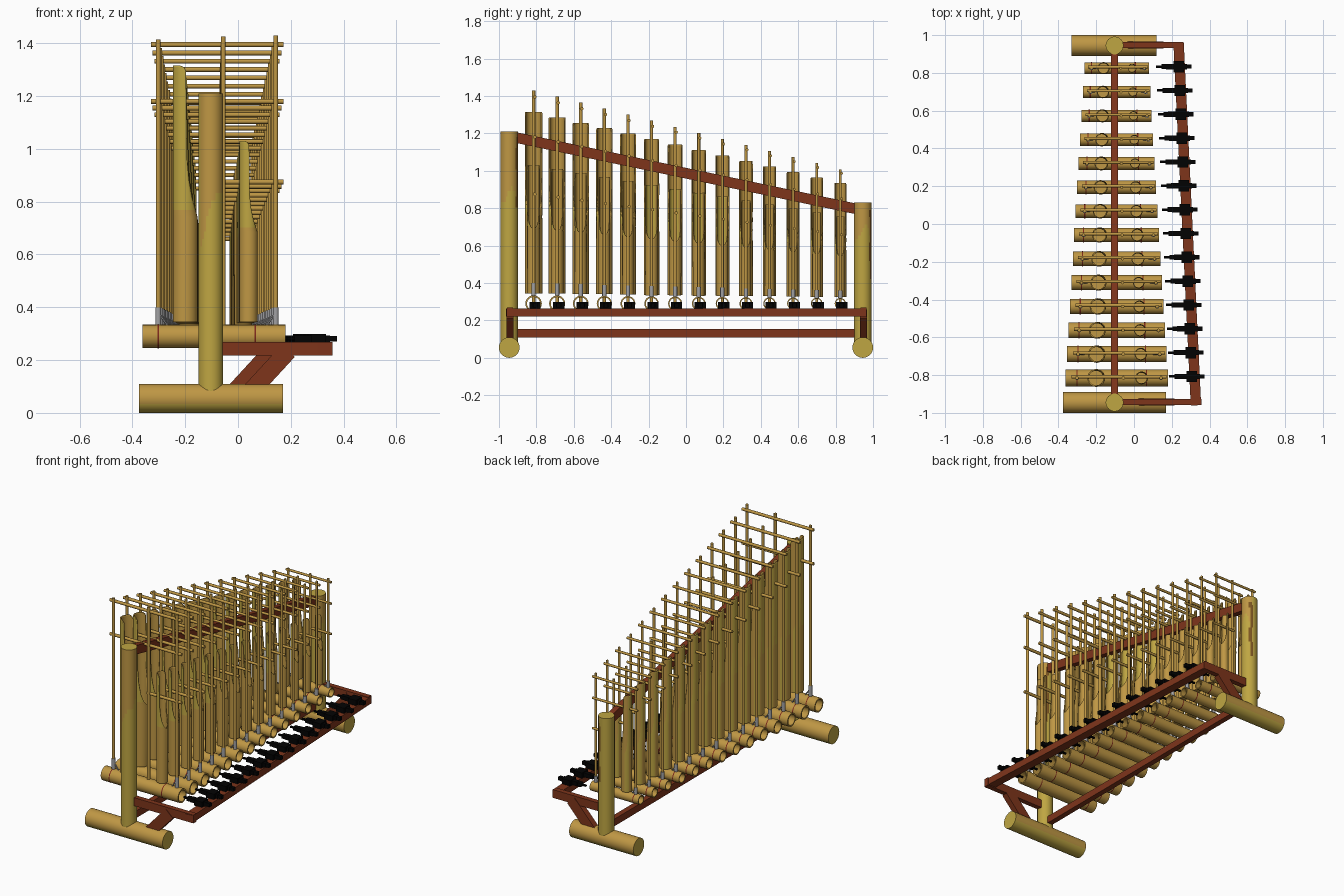
import bpy, bmesh, math
from mathutils import Vector

if "Cube" in bpy.data.objects:
    bpy.data.objects.remove(bpy.data.objects["Cube"])

def mat(name, c):
    m = bpy.data.materials.new(name)
    m.diffuse_color = (*c, 1)
    m.use_nodes = True
    m.node_tree.nodes["Principled BSDF"].inputs["Base Color"].default_value = m.diffuse_color
    return m

BAMBOO = mat("golden bamboo", (0.52, 0.31, 0.058))
YELLOW = mat("yellow bamboo", (0.52, 0.38, 0.055))
DARK = mat("dark bamboo", (0.20, 0.09, 0.015))
WOOD = mat("red wood", (0.21, 0.035, 0.011))
BLACK = mat("black", (0.0008, 0.0008, 0.0008))
GREY = mat("grey wire", (0.36, 0.36, 0.37))
CORD = mat("red cord", (0.20, 0.02, 0.01))

def finish(name, bm, mats, smooth=True):
    bmesh.ops.recalc_face_normals(bm, faces=bm.faces)
    me = bpy.data.meshes.new(name)
    bm.to_mesh(me)
    bm.free()
    for m in mats:
        me.materials.append(m)
    ob = bpy.data.objects.new(name, me)
    bpy.context.collection.objects.link(ob)
    if smooth:
        bpy.ops.object.select_all(action='DESELECT')
        ob.select_set(True)
        bpy.context.view_layer.objects.active = ob
        bpy.ops.object.shade_smooth_by_angle(angle=math.radians(40))
    return ob

def add_beam(bm, a, b, w, h):
    # box from a to b, w wide, h tall
    a, b = Vector(a), Vector(b)
    d = b - a
    m = d.to_track_quat('Y', 'Z').to_matrix().to_4x4()
    m.translation = (a + b) / 2
    vs = bmesh.ops.create_cube(bm, size=1)['verts']
    bmesh.ops.scale(bm, vec=(w, d.length, h), verts=vs)
    bmesh.ops.transform(bm, matrix=m, verts=vs)

def add_rod(bm, a, b, r, n=10):
    a, b = Vector(a), Vector(b)
    d = b - a
    m = d.to_track_quat('Z', 'Y').to_matrix().to_4x4()
    m.translation = (a + b) / 2
    bmesh.ops.create_cone(bm, cap_ends=True, segments=n, radius1=r, radius2=r,
                          depth=d.length, matrix=m)

def beam(name, a, b, w, h, m=WOOD):
    bm = bmesh.new()
    add_beam(bm, a, b, w, h)
    return finish(name, bm, [m], False)

def post(name, y, top, split):
    # upright pole, yellow below a wavy line and on its back left, dark streak on its back right
    bm = bmesh.new()
    n, r, k = 32, 0.047, 40
    rings = [[bm.verts.new((-0.103 + r * math.cos(2 * math.pi * i / n),
                            y + r * math.sin(2 * math.pi * i / n),
                            0.05 + (top - 0.05) * j / k)) for i in range(n)]
             for j in range(k + 1)]
    for j in range(k):
        z = 0.05 + (top - 0.05) * (j + 0.5) / k
        for i in range(n):
            f = bm.faces.new((rings[j][i], rings[j][(i + 1) % n],
                              rings[j + 1][(i + 1) % n], rings[j + 1][i]))
            t = 2 * math.pi * (i + 0.5) / n
            low = z < split + 0.13 * math.cos(t) + 0.03 * math.sin(3 * t)
            f.material_index = int(low or math.cos(t - 2.4) > 0.3)
            if top - 0.4 < z < top - 0.03 and abs(t - 1.1 + 0.1 * math.sin(25 * z)) < 0.2:
                f.material_index = 2
    bm.faces.new(rings[0])
    bm.faces.new(rings[-1]).material_index = 1
    finish(name, bm, [BAMBOO, YELLOW, DARK])

def foot(name, x0, x1, y):
    bm = bmesh.new()
    add_rod(bm, (x0, y, 0.055), (x1, y, 0.055), 0.055, 32)
    bmesh.ops.recalc_face_normals(bm, faces=bm.faces)
    for f in bm.faces:
        f.material_index = int(len(f.verts) > 4 or f.calc_center_median().z < 0.03)
    finish(name, bm, [BAMBOO, YELLOW])

def sound_tube(name, x, y, r, z0, zcut, top):
    # hollow pipe whose upper part is cut back to a half-round tongue
    bm = bmesh.new()
    n = 24
    h = top - zcut
    levels = [(z0, 0), (zcut, 0), (zcut + 0.05 * h, 32), (zcut + 0.13 * h, 55),
              (zcut + 0.25 * h, 72), (zcut + 0.4 * h, 82), (top - 0.02, 86),
              (top - 0.006, 96), (top, 112)]
    rings = []
    for z, cut in levels:
        c = math.radians(cut)
        rings.append([bm.verts.new((x + r * math.cos(c + (2 * math.pi - 2 * c) * i / n),
                                    y + r * math.sin(c + (2 * math.pi - 2 * c) * i / n), z))
                      for i in range(n + 1)])
    for j, (p, q) in enumerate(zip(rings, rings[1:])):
        for i in range(n):
            f = bm.faces.new((p[i], p[i + 1], q[i + 1], q[i]))
            # yellow on the front of the tongue and the back left strip
            f.material_index = int((j > 1 and i > 10) or 6 < i < 10)
    bm.faces.new(rings[0][:n])
    bmesh.ops.remove_doubles(bm, verts=bm.verts, dist=1e-5)
    ob = finish(name, bm, [BAMBOO, YELLOW, BAMBOO, BAMBOO])
    s = ob.modifiers.new("wall", 'SOLIDIFY')
    s.thickness = r * 0.16
    s.offset = -1
    s.material_offset = 2
    s.material_offset_rim = 2

def base_tube(name, x0, x1, y, z, r):
    # open horizontal pipe
    bm = bmesh.new()
    n = 24
    prof = [(x0, r), (x1, r), (x1, r * 0.8), (x0, r * 0.8)]
    rings = [[bm.verts.new((x, y + q * math.cos(2 * math.pi * i / n),
                            z + q * math.sin(2 * math.pi * i / n))) for i in range(n)]
             for x, q in prof]
    for j in range(4):
        p, q = rings[j], rings[(j + 1) % 4]
        for i in range(n):
            bm.faces.new((p[i], p[(i + 1) % n], q[(i + 1) % n], q[i]))
    finish(name, bm, [BAMBOO])

# stand
foot("front_foot", -0.375, 0.17, -0.945)
foot("back_foot", -0.33, 0.12, 0.945)
post("front_post", -0.945, 1.21, 0.76)
post("back_post", 0.945, 0.83, 0.56)
beam("hanging_beam", (-0.103, -0.93, 1.182), (-0.103, 0.93, 0.792), 0.035, 0.056)
beam("lower_beam", (-0.103, -0.93, 0.132), (-0.103, 0.93, 0.132), 0.035, 0.045)
beam("motor_rail", (0.328, -0.96, 0.243), (0.236, 0.96, 0.243), 0.055, 0.044)
for side, y, xe in (("front", -0.942, 0.358), ("back", 0.948, 0.26)):
    beam(side + "_arm", (-0.1, y, 0.243), (xe, y, 0.243), 0.032, 0.052)
    o = (xe - 0.358) * 0.6
    beam(side + "_brace", (o + 0.038, y, 0.07), (o + 0.19, y, 0.235), 0.038, 0.068)

# fourteen rattles, shrinking toward the back
CX, BZ = -0.095, 0.29
for k in range(14):
    t = k / 13
    s = 1 - 0.37 * t
    y = -0.815 + 1.64 * t
    X = lambda v: CX + s * (v - CX)
    Z = lambda v: BZ + s * (v - BZ)
    tag = "_%02d" % (k + 1)
    r = 0.044 - 0.014 * t
    base_tube("base_tube" + tag, X(-0.362), X(0.18), y, BZ, r)

    # stick frame
    bm = bmesh.new()
    for x, top in ((-0.302, 1.415), (-0.056, 1.425), (0.143, 1.43)):
        add_rod(bm, (X(x), y, BZ), (X(x), y, Z(top)), 0.0095 - 0.002 * t)
    for x0, x1, z in ((-0.33, 0.172, 1.395), (-0.33, 0.172, 1.18), (-0.07, 0.172, 0.875)):
        add_rod(bm, (X(x0), y + 0.006, Z(z)), (X(x1), y + 0.006, Z(z)), 0.0095 - 0.002 * t)
    finish("stick_frame" + tag, bm, [BAMBOO])

    # sounding pipes
    rb = 0.047 - 0.015 * t
    sound_tube("large_pipe" + tag, X(-0.2), y, rb, Z(0.345), Z(0.74), Z(1.315))
    sound_tube("small_pipe" + tag, X(0.04), y, rb * 0.72, Z(0.345), Z(0.685), Z(1.03))

    # wire wraps at the stick feet
    bm = bmesh.new()
    for x, d in ((-0.302, 0.02), (0.143, -0.02)):
        add_rod(bm, (X(x), y, BZ + r), (X(x), y, Z(0.4)), 0.0115)
        add_rod(bm, (X(x), y, Z(0.38)), (X(x + d * 1.8), y, BZ + r * 0.9), 0.004, 6)
    finish("wire_wraps" + tag, bm, [GREY])

    # red cord around the base pipe
    bm = bmesh.new()
    for x in (-0.302, 0.066):
        add_rod(bm, (X(x) - 0.003, y, BZ), (X(x) + 0.003, y, BZ), r + 0.0015, 24)
    bmesh.ops.delete(bm, geom=[f for f in bm.faces if len(f.verts) > 4], context='FACES_ONLY')
    finish("cord_rings" + tag, bm, [CORD])

    # black shaker motor on the rail
    bm = bmesh.new()
    mx, my, mz = 0.27 - 0.042 * y, y + 0.008, 0.281
    for a, b, w, h in ((-0.027, 0.03, 0.06, 0.036), (-0.065, 0.045, 0.028, 0.026),
                       (-0.09, -0.062, 0.026, 0.024), (0.04, 0.07, 0.022, 0.022)):
        add_beam(bm, (mx + a, my, mz), (mx + b, my, mz), w, h)
    add_rod(bm, (mx - 0.118, my, mz), (mx - 0.08, my, mz), 0.007)
    finish("shaker_motor" + tag, bm, [BLACK], False)
